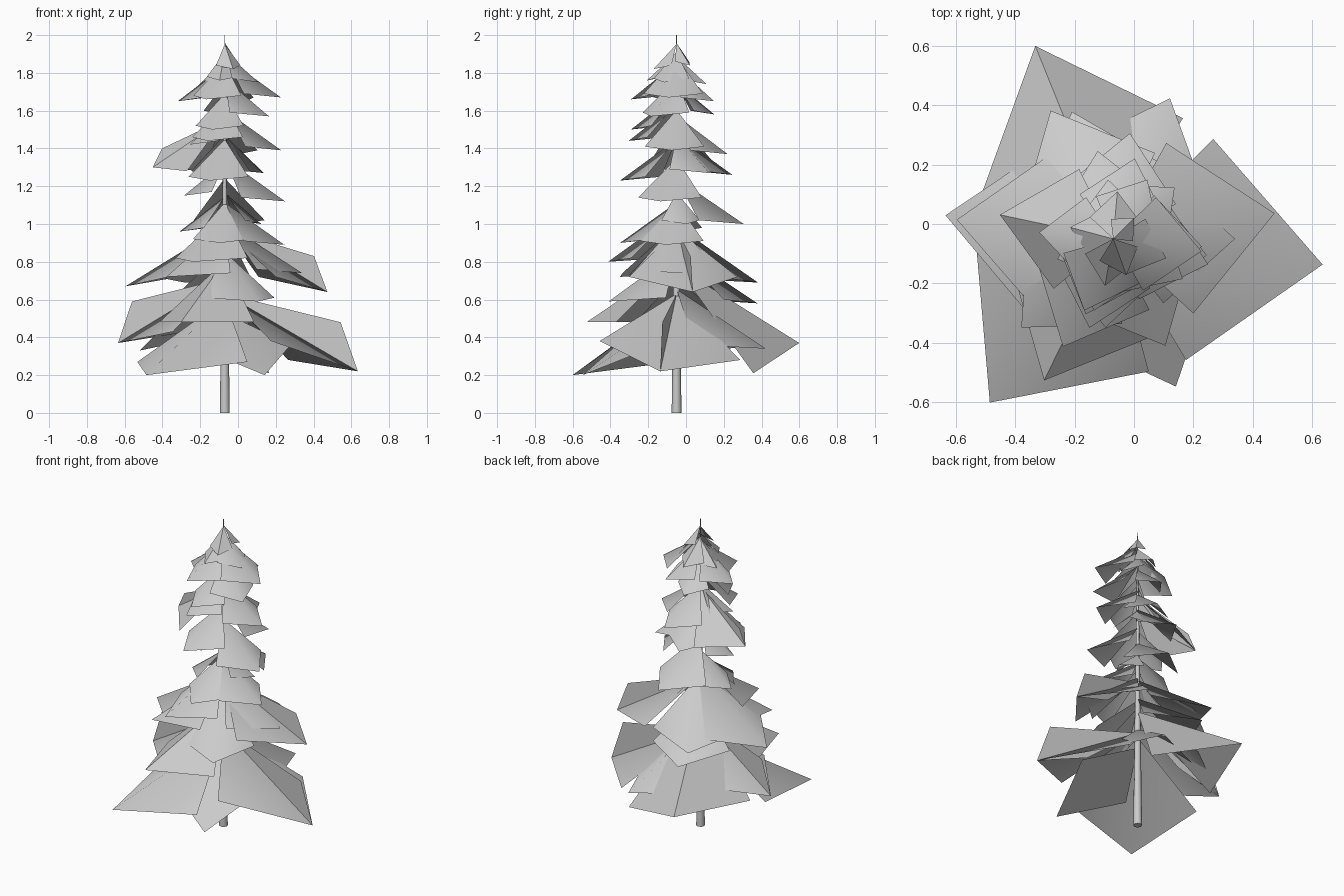
import bpy
import bmesh
from math import cos, sin, radians
from mathutils import Vector

cube = bpy.data.objects.get("Cube")
if cube:
    bpy.data.objects.remove(cube, do_unlink=True)

TRUNK_X, TRUNK_Y = -0.07, -0.05

# Single flat colour
grey = bpy.data.materials.new("plain grey")
grey.use_nodes = True
colour = (0.6, 0.6, 0.6, 1)
grey.diffuse_color = colour
grey.node_tree.nodes["Principled BSDF"].inputs["Base Color"].default_value = colour


def finish(name, bm, smooth_angle):
    """Turn a bmesh into a named, shaded object."""
    mesh = bpy.data.meshes.new(name)
    bm.to_mesh(mesh)
    bm.free()
    mesh.materials.append(grey)
    obj = bpy.data.objects.new(name, mesh)
    bpy.context.collection.objects.link(obj)
    bpy.ops.object.select_all(action='DESELECT')
    obj.select_set(True)
    bpy.context.view_layer.objects.active = obj
    bpy.ops.object.shade_smooth_by_angle(angle=radians(smooth_angle))


def polar(angle, radius, height):
    """Point at an angle and distance from the trunk axis."""
    a = radians(angle)
    return Vector((TRUNK_X + radius * cos(a), TRUNK_Y + radius * sin(a), height))


def add_card(bm, root, side_a, tip, side_b):
    """Four-cornered card folded along the line from root to tip."""
    r, a, t, b = [bm.verts.new(p) for p in (root, side_a, tip, side_b)]
    bm.faces.new((r, b, t))
    bm.faces.new((r, t, a))


def add_bough(bm, angle, reach, tip_z, lift=0.02, tilt=0):
    """Drooping kite-shaped card; longer boughs hang from higher up the trunk."""
    root = polar(angle, 0, tip_z + 0.07 + reach * 0.48)
    left = polar(angle + 52, reach * 0.67, tip_z + lift + tilt)
    right = polar(angle - 52, reach * 0.67, tip_z + lift - tilt)
    add_card(bm, root, left, polar(angle, reach, tip_z), right)


def add_upright(bm, angle, reach, tip_z, rise):
    """Upright card standing along the middle of a bough."""
    root = polar(angle, 0, tip_z + 0.07 + reach * 0.48)
    top = polar(angle, reach * 0.87, tip_z + rise)
    bottom = polar(angle, reach * 0.5, tip_z + rise * 0.5)
    add_card(bm, root, top, polar(angle, reach, tip_z), bottom)


def add_tier(name, boughs, add=add_bough):
    """One object from boughs given as direction, reach, tip height and options."""
    bm = bmesh.new()
    for bough in boughs:
        add(bm, *bough)
    finish(name, bm, 60)


# Upright cards through four of the boughs
add_tier("upright_boughs", [(-7, .71, .22, .26), (172, .57, .37, .22),
                            (9, .55, .64, .19), (168, .39, 1.3, .1)], add_upright)

# Boughs from the ground up
add_tier("bottom_boughs", [(-7, .71, .22, .11, -.05), (112, .7, .37, -.1, .06),
                           (233, .69, .2, .07), (-67, .54, .2, .16),
                           (172, .57, .37, .06), (68, .51, .34)])
add_tier("lower_boughs", [(244, .53, .48, 0), (108, .45, .58), (173, .53, .67, .06),
                          (-64, .4, .59), (116, .48, .69), (9, .55, .64, .08)])
add_tier("lower_middle_boughs", [(0, .41, .74), (224, .43, .72), (245, .4, .8),
                                 (-10, .32, .89), (81, .36, 1), (265, .3, .9),
                                 (175, .24, .96), (15, .2, 1)])
add_tier("middle_boughs", [(-15, .33, 1.12), (190, .22, 1.15), (100, .3, 1.26),
                           (255, .31, 1.23), (40, .27, 1.27), (168, .39, 1.3, -.02)])
add_tier("upper_middle_boughs", [(-5, .3, 1.39), (200, .2, 1.42), (75, .28, 1.37),
                                 (250, .27, 1.44), (255, .25, 1.5)])
add_tier("upper_boughs", [(-30, .27, 1.57), (95, .2, 1.58), (175, .25, 1.65),
                          (-8, .3, 1.67), (248, .26, 1.66), (60, .23, 1.65)])
add_tier("crown_boughs", [(-20, .19, 1.75), (85, .16, 1.74), (260, .16, 1.76),
                          (165, .15, 1.73), (-70, .13, 1.82), (45, .1, 1.84)])

# Thin tapering trunk
SIDES, SEGMENTS = 8, 3
bm = bmesh.new()
rings = []
for step in range(SEGMENTS + 1):
    t = step / SEGMENTS
    radius = .026 - .024 * t
    rings.append([bm.verts.new(polar(i * 360 / SIDES, radius, 2 * t))
                  for i in range(SIDES)])
for low, high in zip(rings, rings[1:]):
    for i in range(SIDES):
        j = (i + 1) % SIDES
        bm.faces.new((low[i], low[j], high[j], high[i]))
bm.faces.new(rings[0][::-1])
bm.faces.new(rings[-1])
finish("trunk", bm, 50)
